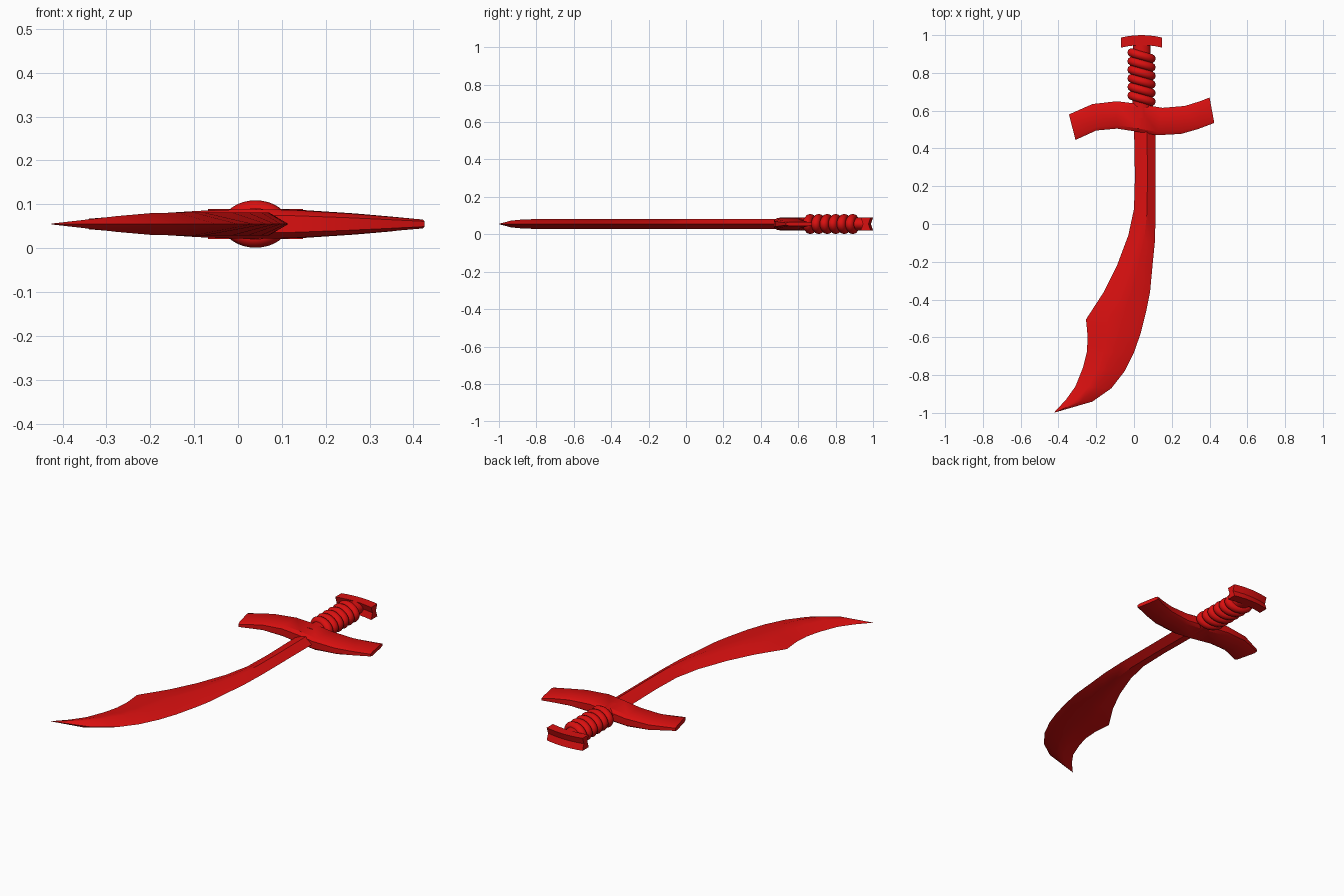
import bpy, bmesh, math
from mathutils import Vector

if "Cube" in bpy.data.objects:
    bpy.data.objects.remove(bpy.data.objects["Cube"])

MID = 0.055  # height of the sword's middle plane

red = bpy.data.materials.new("red")
red.use_nodes = True
red.diffuse_color = (0.7, 0.005, 0.005, 1)
red.node_tree.nodes["Principled BSDF"].inputs["Base Color"].default_value = red.diffuse_color


def loft(name, sections, closed=False, angle=30):
    """Skin a list of equal-sized rings; ends are capped unless closed."""
    bm = bmesh.new()
    rings = [[bm.verts.new(p) for p in s] for s in sections]
    n = len(rings[0])
    pairs = list(zip(rings, rings[1:]))
    if closed:
        pairs.append((rings[-1], rings[0]))
    for a, b in pairs:
        for i in range(n):
            j = (i + 1) % n
            bm.faces.new((a[i], a[j], b[j], b[i]))
    if not closed:
        bm.faces.new(rings[0])
        bm.faces.new(rings[-1])
    bmesh.ops.remove_doubles(bm, verts=bm.verts, dist=1e-5)
    bmesh.ops.recalc_face_normals(bm, faces=bm.faces)
    mesh = bpy.data.meshes.new(name)
    bm.to_mesh(mesh)
    bm.free()
    mesh.materials.append(red)
    ob = bpy.data.objects.new(name, mesh)
    bpy.context.collection.objects.link(ob)
    bpy.context.view_layer.objects.active = ob
    ob.select_set(True)
    bpy.ops.object.shade_smooth_by_angle(angle=math.radians(angle))
    ob.select_set(False)
    return ob


def across(a, b, profile, half):
    """Place a (fraction, height) profile between two plan points."""
    a, b = Vector(a), Vector(b)
    return [(*a.lerp(b, t), MID + h * half) for t, h in profile]


# Blade: inner edge, outer edge, half thickness
blade = [
    ((0, .52), (.115, .52), .026), ((.005, .25), (.115, .25), .026),
    ((0, .08), (.115, .05), .026), ((-.03, -.06), (.11, -.1), .026),
    ((-.09, -.22), (.098, -.22), .026), ((-.16, -.36), (.085, -.36), .026),
    ((-.254, -.505), (.065, -.46), .026), ((-.245, -.6), (.035, -.58), .026),
    ((-.25, -.68), (0, -.68), .026), ((-.27, -.76), (-.05, -.78), .026),
    ((-.31, -.86), (-.12, -.87), .025), ((-.36, -.93), (-.22, -.94), .018),
    ((-.425, -1), (-.424, -.999), .001),
]
edge = [(0, 0), (.35, .75), (.6, 1), (1, 0), (.6, -1), (.35, -.75)]
loft("blade", [across(a, b, edge, h) for a, b, h in blade], angle=35)

# Guard: wavy bar, thinner toward its ends
guard = [
    ((-.344, .58), (-.31, .445), .012), ((-.22, .635), (-.2, .495), .022),
    ((-.09, .65), (-.09, .505), .03), ((.03, .635), (.02, .488), .034),
    ((.15, .615), (.12, .47), .032), ((.27, .625), (.25, .477), .024),
    ((.35, .65), (.34, .503), .017), ((.4, .67), (.425, .535), .01),
]
bar = [(0, .6), (.12, 1), (.88, 1), (1, .6), (1, -.6), (.88, -1), (.12, -1), (0, -.6)]
loft("guard", [across(a, b, bar, h) for a, b, h in guard], angle=35)


# Grip core
def oval(y, rx, rz, n=24):
    turns = [math.tau * i / n for i in range(n)]
    return [(.04 + rx * math.cos(t), y, MID + rz * math.sin(t)) for t in turns]


loft("grip_core", [oval(.56, .05, .036), oval(.96, .046, .034)])

# Grip wrap: slanted cord rings
RINGS, CORD = 6, .024
for k in range(RINGS):
    sections = []
    for i in range(32):
        t = math.tau * i / 32
        c, s = math.cos(t), math.sin(t)
        centre_y = .664 + k * .0455 - .016 * c
        ring = []
        for j in range(10):
            u = math.tau * j / 10
            r = CORD * math.cos(u)
            ring.append((.04 + (.051 + r) * c, centre_y + CORD * math.sin(u),
                         MID + (.03 + r) * s))
        sections.append(ring)
    loft(f"grip_ring_{k + 1}", sections, closed=True, angle=60)

# Pommel: gently arched bar, grooved along front and back
notched = [(0, 1), (1, 1), (.78, 0), (1, -1), (0, -1), (.22, 0)]
pommel = []
for i in range(7):
    s = i / 3 - 1
    x, drop = .04 + .108 * s, .013 * s * s
    pommel.append(across((x, .947 - drop), (x, 1 - drop), notched, .034))
loft("pommel", pommel)
